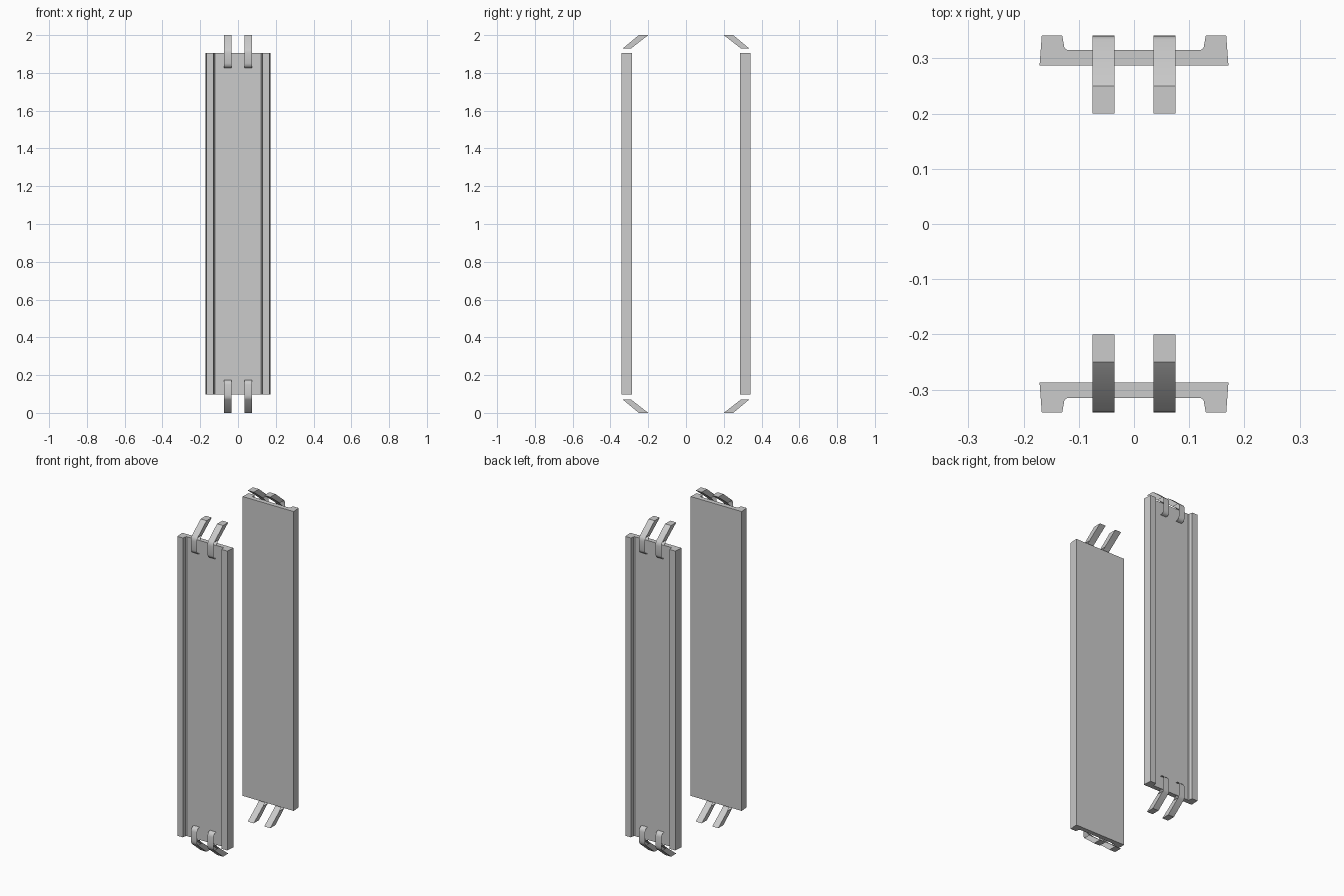
import bpy
import bmesh

if "Cube" in bpy.data.objects:
    bpy.data.objects.remove(bpy.data.objects["Cube"])


def make_object(name, bm, angle=0.6):
    mesh = bpy.data.meshes.new(name)
    bm.to_mesh(mesh)
    bm.free()
    ob = bpy.data.objects.new(name, mesh)
    bpy.context.collection.objects.link(ob)
    bpy.ops.object.select_all(action='DESELECT')
    ob.select_set(True)
    bpy.context.view_layer.objects.active = ob
    bpy.ops.object.shade_smooth_by_angle(angle=angle)
    return ob


# channel panel: half section (x, y), mirrored across x, extruded upwards
HALF = [(0.171, 0.287), (0.167, 0.341), (0.130, 0.341), (0.126, 0.319), (0.121, 0.315)]
SECTION = HALF + [(-x, y) for x, y in reversed(HALF)]


def panel(name, sy):
    bm = bmesh.new()
    base = bm.faces.new([bm.verts.new((x, sy * y, 0.097)) for x, y in SECTION])
    ext = bmesh.ops.extrude_face_region(bm, geom=[base], use_keep_orig=True)
    top = [v for v in ext['geom'] if isinstance(v, bmesh.types.BMVert)]
    bmesh.ops.translate(bm, verts=top, vec=(0, 0, 1.808))
    bmesh.ops.recalc_face_normals(bm, faces=bm.faces[:])
    make_object(name, bm, 0.3)


# clip: bent strap path (y, height above the middle), from hook tip over the end
OUTER = [(0.315, 0.826), (0.328, 0.828), (0.337, 0.836), (0.341, 0.850),
         (0.341, 0.905), (0.340, 0.918), (0.334, 0.930), (0.250, 1.0), (0.200, 1.0)]
INNER = [(0.290, 0.930), (0.307, 0.915), (0.315, 0.905)]
PATH = OUTER + INNER


def clip(name, x, sy, sz):
    bm = bmesh.new()
    rails = [[bm.verts.new((x + dx, sy * y, 1 + sz * h)) for y, h in PATH]
             for dx in (-0.02, 0.02)]
    a, b = rails
    flip = sy * sz > 0
    for i in range(len(PATH) - 1):
        quad = [a[i], a[i + 1], b[i + 1], b[i]]
        bm.faces.new(quad[::-1] if flip else quad)
    # side walls only on the sloping arm; the hook is an open strap
    for rail, rev in ((a, flip), (b, not flip)):
        side = [rail[9], rail[8], rail[7], rail[6]]
        bm.faces.new(side[::-1] if rev else side)
    make_object(name, bm)


for side, sy in (("front", -1), ("back", 1)):
    panel(side + "_panel", sy)
    for end, sz in (("top", 1), ("bottom", -1)):
        for hand, x in (("left", -0.055), ("right", 0.055)):
            clip(f"{side}_{end}_{hand}_clip", x, sy, sz)
